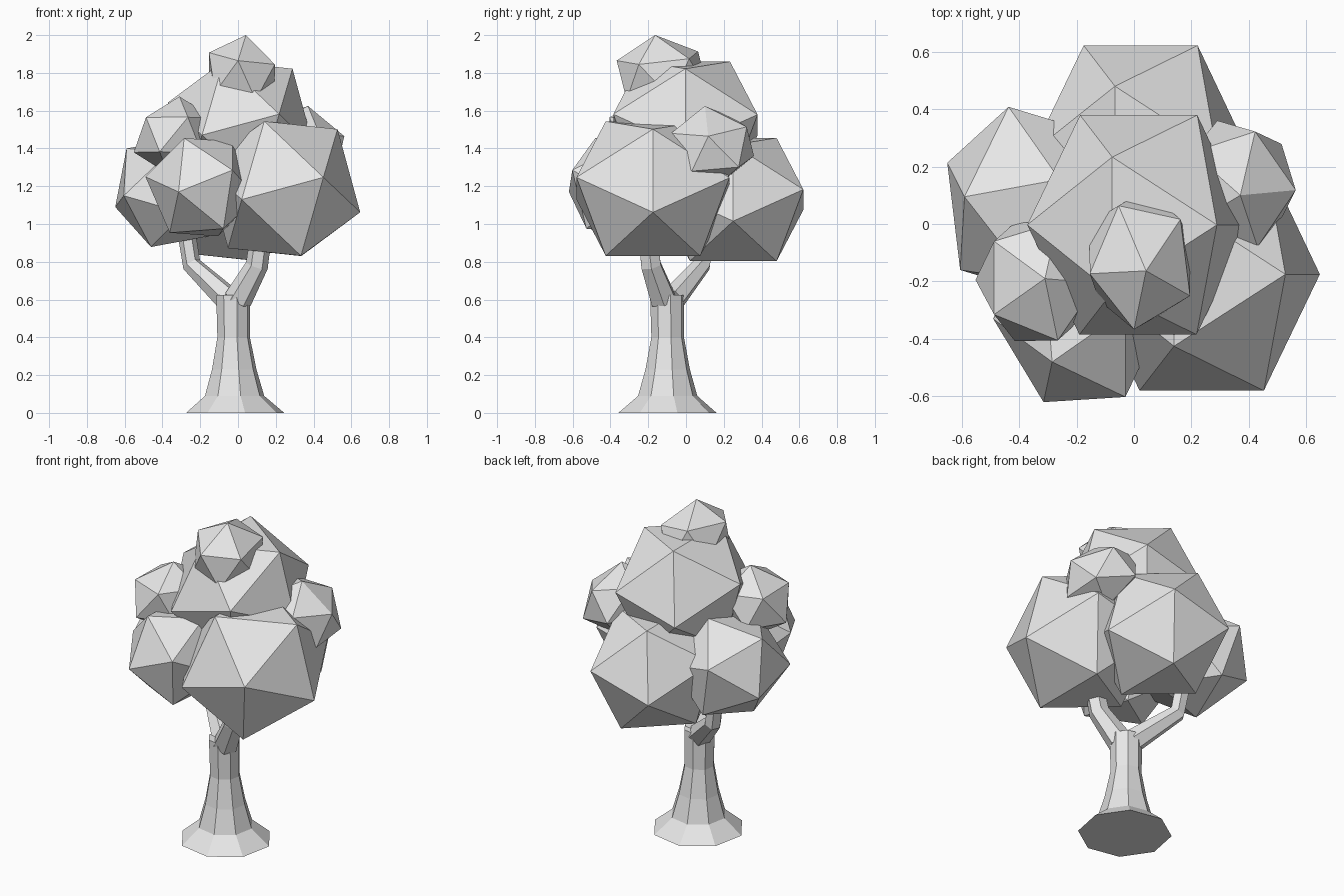
import bpy, bmesh, math
from mathutils import Vector, Matrix

if "Cube" in bpy.data.objects:
    bpy.data.objects.remove(bpy.data.objects["Cube"])

grey = bpy.data.materials.new("light_grey")
grey.use_nodes = True
grey.diffuse_color = (0.8, 0.8, 0.8, 1)
grey.node_tree.nodes["Principled BSDF"].inputs["Base Color"].default_value = (0.8, 0.8, 0.8, 1)


def finish(bm, name):
    bmesh.ops.recalc_face_normals(bm, faces=bm.faces[:])
    mesh = bpy.data.meshes.new(name)
    bm.to_mesh(mesh)
    bm.free()
    mesh.materials.append(grey)
    obj = bpy.data.objects.new(name, mesh)
    bpy.context.collection.objects.link(obj)
    return obj


def columns(a, b, c):
    return Matrix((a, b, c)).transposed()


# One face of the unit icosphere, used to orient and stretch each leaf clump
ROOT = math.sqrt(5)
RING = 2 / ROOT
UNIT_FACE = columns((0, 0, 1), (RING, 0, 1 / ROOT),
                    (RING * math.cos(math.tau / 5), RING * math.sin(math.tau / 5), 1 / ROOT))


def clump(name, centre, a, b, c):
    """Icosphere about centre, with one face on the corner offsets a, b, c."""
    fit = columns(a, b, c) @ UNIT_FACE.inverted()
    bm = bmesh.new()
    bmesh.ops.create_icosphere(bm, subdivisions=1, radius=1)
    for v in bm.verts:
        v.co = fit @ v.co + Vector(centre)
    return finish(bm, name)


def clump_at(name, centre, *corners):
    c = Vector(centre)
    return clump(name, c, *[Vector(p) - c for p in corners])


def tube(name, path, sides, turn=0.0, level=False):
    """Loft rings along a path of (x, y, z, radius)."""
    bm = bmesh.new()
    points = [Vector(p[:3]) for p in path]
    rings = []
    for i, p in enumerate(points):
        along = points[min(i + 1, len(points) - 1)] - points[max(i - 1, 0)]
        up = Vector((0, 0, 1))
        rot = up.rotation_difference(up if level else along).to_matrix()
        ring = []
        for k in range(sides):
            t = math.tau * k / sides + turn
            offset = Vector((math.cos(t), math.sin(t), 0)) * path[i][3]
            ring.append(bm.verts.new(p + rot @ offset))
        rings.append(ring)
    for low, high in zip(rings, rings[1:]):
        for k in range(sides):
            n = (k + 1) % sides
            bm.faces.new((low[k], low[n], high[n], high[k]))
    bm.faces.new(rings[0][::-1])
    bm.faces.new(rings[-1])
    return finish(bm, name)


# Trunk with flared foot
tube("trunk", [(-.015, -.098, 0, .265), (-.018, -.097, .09, .16), (-.02, -.097, .23, .12),
               (-.023, -.097, .4, .088), (-.025, -.1, .625, .092)], 8, 0.2, level=True)

# Forked branches
tube("branch_left", [(-.0, -.12, .6, .075), (.1, -.185, .78, .06), (.13, -.21, 1.0, .055)], 6)
tube("branch_right", [(-.05, -.07, .6, .07), (-.245, .085, .785, .05), (-.28, .1, 1.0, .048)], 6)

# Three large clumps share one shape at different sizes
BIG = [Vector((.41, 0, -.125)), Vector((.29, 0, .315)), Vector((.215, -.405, .06))]
for name, centre, size in (("leaves_front_left", (.237, -.175, 1.187), 1.0),
                           ("leaves_crown", (.015, -.003, 1.525), .943),
                           ("leaves_back", (.022, .25, 1.13), .917)):
    clump(name, centre, *[v * size for v in BIG])

# Medium clumps
clump_at("leaves_side_right", (-.36, .075, 1.17),
         (-.65, .213, 1.09), (-.59, .095, 1.40), (-.605, -.16, 1.15))
clump_at("leaves_front_right", (-.195, -.33, 1.195),
         (-.315, -.62, 1.17), (-.285, -.48, 1.455), (-.49, -.33, 1.25))

# Small clumps
clump_at("leaves_small_right", (-.34, -.2, 1.47),
         (-.31, -.19, 1.675), (-.487, -.06, 1.56), (-.487, -.315, 1.565))
clump_at("leaves_small_left", (.36, .14, 1.42),
         (.37, .1, 1.625), (.563, .118, 1.465), (.43, -.08, 1.48))
clump_at("leaves_small_top", (.02, -.125, 1.785),
         (.042, -.163, 2.0), (0, -.367, 1.865), (.195, -.25, 1.845))
